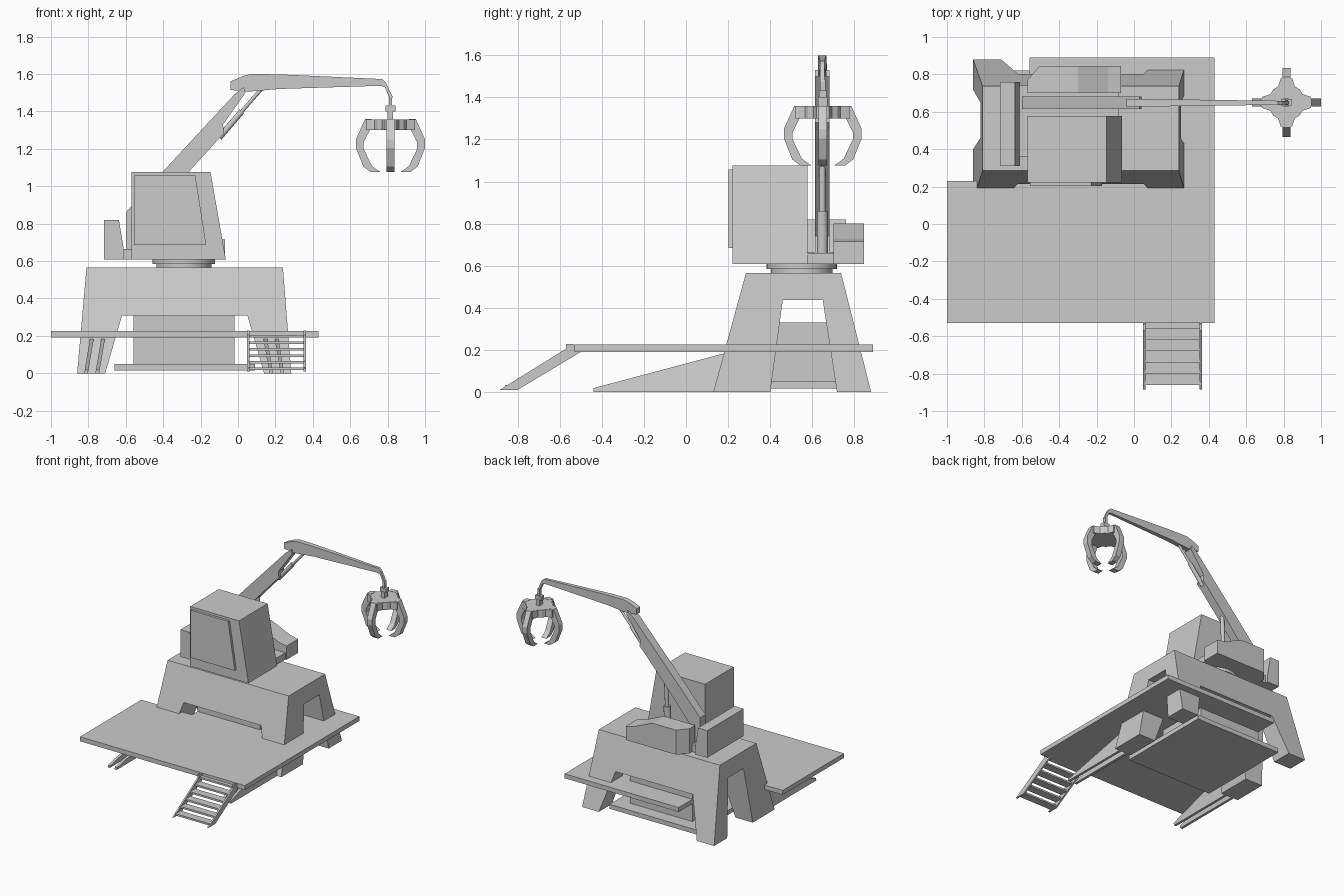
import bpy, bmesh, math
from mathutils import Vector, Matrix

if "Cube" in bpy.data.objects:
    bpy.data.objects.remove(bpy.data.objects["Cube"])

BOOM_Y = 0.648           # centre plane of boom and arm
GRAB_X, GRAB_Y = 0.815, 0.65


def finish(name, bm):
    bmesh.ops.recalc_face_normals(bm, faces=bm.faces)
    me = bpy.data.meshes.new(name)
    bm.to_mesh(me)
    bm.free()
    ob = bpy.data.objects.new(name, me)
    bpy.context.collection.objects.link(ob)
    return ob


def loft(name, a, b):
    """Solid between two matching rings of points."""
    bm = bmesh.new()
    va = [bm.verts.new(p) for p in a]
    vb = [bm.verts.new(p) for p in b]
    bm.faces.new(va)
    bm.faces.new(vb)
    n = len(va)
    for i in range(n):
        bm.faces.new((va[i], va[(i + 1) % n], vb[(i + 1) % n], vb[i]))
    return finish(name, bm)


def prism(name, pts, axis, lo, hi):
    """Extrude a 2D profile along an axis (the profile uses the other two axes)."""
    k = 'xyz'.index(axis)

    def ring(h):
        out = []
        for p in pts:
            q = list(p)
            q.insert(k, h)
            out.append(q)
        return out
    return loft(name, ring(lo), ring(hi))


def box(name, x0, x1, y0, y1, z0, z1):
    return prism(name, [(x0, y0), (x1, y0), (x1, y1), (x0, y1)], 'z', z0, z1)


def rod(name, a, b, r, sides=12):
    a, b = Vector(a), Vector(b)
    bm = bmesh.new()
    rot = (b - a).to_track_quat('Z', 'Y').to_matrix().to_4x4()
    bmesh.ops.create_cone(bm, cap_ends=True, segments=sides, radius1=r, radius2=r,
                          depth=(b - a).length, matrix=Matrix.Translation((a + b) / 2) @ rot)
    ob = finish(name, bm)
    ob.data.shade_smooth()
    ob.data.set_sharp_from_angle(angle=math.radians(40))
    return ob


def cut(ob, cutter):
    m = ob.modifiers.new('opening', 'BOOLEAN')
    m.operation = 'DIFFERENCE'
    m.solver = 'EXACT'
    m.object = cutter
    cutter.hide_render = True
    cutter.hide_viewport = True


# Platform deck (L-shaped)
prism('deck', [(-1, -0.53), (0.43, -0.53), (0.43, 0.89), (-0.56, 0.89),
               (-0.56, 0.23), (-1, 0.23)], 'z', 0.19, 0.225)

# Four-legged pedestal with openings through both directions
pedestal = loft('pedestal',
                [(-0.86, 0.13, 0), (0.285, 0.13, 0), (0.285, 0.88, 0), (-0.86, 0.88, 0)],
                [(-0.81, 0.285, 0.565), (0.24, 0.285, 0.565),
                 (0.24, 0.737, 0.565), (-0.81, 0.737, 0.565)])
cut(pedestal, prism('front_opening_cutter', [(-0.739, -0.1), (0.169, -0.1), (0.05, 0.31),
                                             (-0.62, 0.31)], 'y', -0.2, 1.2))
cut(pedestal, prism('side_opening_cutter', [(0.387, -0.1), (0.733, -0.1), (0.65, 0.437),
                                            (0.46, 0.437)], 'x', -1.2, 0.6))

# Core block and ground plate under the pedestal
box('core_block', -0.56, -0.02, 0.30, 0.72, 0.05, 0.33)
box('ground_plate', -0.66, 0.09, 0.05, 0.82, 0.015, 0.05)

# Sloping brace fins in front of the front legs
for side in (-1, 1):
    for off in (0.525, 0.465):
        xb, xt = -0.2875 + side * off, -0.2875 + side * (off - 0.032)
        prof = [(-0.44, 0), (-0.44, 0.018), (0.2, 0.188), (0.2, 0)]

        def fin_ring(w):
            return [(xb + (xt - xb) * z / 0.188 + w, y, z) for y, z in prof]
        loft('brace_fin', fin_ring(-0.01), fin_ring(0.01))

# Stairs
for x in (0.055, 0.357):
    prism('stair_stringer', [(-0.885, 0.01), (-0.80, 0.01), (-0.50, 0.19), (-0.535, 0.228),
                             (-0.57, 0.228), (-0.57, 0.205)], 'x', x - 0.006, x + 0.006)
for i in range(6):
    y, z = -0.83 + 0.0605 * i, 0.025 + 0.0345 * i
    box('stair_tread', 0.055, 0.357, y - 0.031, y + 0.031, z - 0.007, z + 0.007)

# Turntable
rod('turntable_lower', (-0.29, 0.55, 0.56), (-0.29, 0.55, 0.585), 0.147, 32)
rod('turntable_upper', (-0.29, 0.55, 0.583), (-0.29, 0.55, 0.61), 0.168, 32)

# Cab, window panel and upper structure
prism('cab', [(-0.57, 0.607), (-0.065, 0.607), (-0.147, 1.075), (-0.57, 1.075)],
      'y', 0.222, 0.577)
prism('cab_window', [(-0.555, 0.685), (-0.17, 0.685), (-0.228, 1.057), (-0.555, 1.057)],
      'y', 0.203, 0.23)
box('slew_floor', -0.54, -0.08, 0.57, 0.72, 0.607, 0.66)
box('rear_bracket', -0.63, -0.53, 0.36, 0.74, 0.607, 0.665)
prism('counterweight', [(-0.717, 0.607), (-0.61, 0.607), (-0.61, 0.66), (-0.637, 0.82),
                        (-0.717, 0.82)], 'y', 0.31, 0.76)

# Engine housing with a sloped hood and chamfered rear corner
housing = prism('engine_housing', [(-0.57, 0.607), (-0.07, 0.607), (-0.07, 0.715),
                                   (-0.14, 0.73), (-0.30, 0.80), (-0.57, 0.80)],
                'y', 0.70, 0.845)
cut(housing, prism('chamfer_cutter', [(-0.6, 0.73), (-0.57, 0.77), (-0.505, 0.845),
                                      (-0.505, 0.9), (-0.6, 0.9)], 'z', 0.5, 0.9))

# Main boom
prism('boom', [(-0.60, 0.65), (-0.60, 0.86), (-0.40, 1.08), (-0.02, 1.49), (0.03, 1.53),
               (0.04, 1.50), (-0.08, 1.33), (-0.075, 1.28), (-0.11, 1.245), (-0.26, 1.08),
               (-0.55, 0.74), (-0.53, 0.65)], 'y', BOOM_Y - 0.034, BOOM_Y + 0.034)
rod('lift_cylinder', (-0.30, BOOM_Y, 0.64), (-0.29, BOOM_Y, 0.86), 0.026)
rod('lift_piston', (-0.29, BOOM_Y, 0.85), (-0.28, BOOM_Y, 1.08), 0.015)
rod('arm_cylinder', (-0.10, BOOM_Y, 1.26), (0.02, BOOM_Y, 1.40), 0.016)
rod('arm_piston', (0.01, BOOM_Y, 1.388), (0.125, BOOM_Y, 1.52), 0.010)

# Outer arm, tapering towards its tip
arm_profile = [(-0.04, 1.515), (-0.04, 1.56), (0.03, 1.59), (0.07, 1.60), (0.22, 1.598),
               (0.77, 1.573), (0.79, 1.555), (0.828, 1.475), (0.808, 1.475), (0.785, 1.53),
               (0.76, 1.537), (0.22, 1.52), (0.05, 1.505)]


def arm_ring(s):
    return [(x, BOOM_Y + s * (0.021 - 0.011 * max(0, x) / 0.83), z) for x, z in arm_profile]


loft('outer_arm', arm_ring(-1), arm_ring(1))

# Swivel links
gx, gy = GRAB_X, GRAB_Y
for nm, hx, hy, z0, z1 in (('hanger_pin', 0.009, 0.013, 1.42, 1.485),
                           ('swivel_block', 0.027, 0.018, 1.40, 1.432),
                           ('swivel_neck', 0.015, 0.022, 1.35, 1.405)):
    box(nm, gx - hx, gx + hx, gy - hy, gy + hy, z0, z1)

# Star-shaped grapple hub
star = []
for q in range(4):
    c, s = math.cos(q * math.pi / 2), math.sin(q * math.pi / 2)
    for u, v in ((0.13, -0.03), (0.13, 0.03), (0.085, 0.045), (0.07, 0.07), (0.045, 0.085)):
        star.append((gx + u * c - v * s, gy + u * s + v * c))
prism('grapple_hub', star, 'z', 1.30, 1.358)

# Four grapple claws
claw_profile = [(0.10, 1.36), (0.135, 1.36), (0.185, 1.25), (0.185, 1.205), (0.145, 1.105),
                (0.105, 1.075), (0.052, 1.075), (0.075, 1.09), (0.10, 1.11), (0.143, 1.20),
                (0.143, 1.235), (0.105, 1.31)]
for q in range(4):
    claw = prism('grapple_claw', claw_profile, 'y', -0.021, 0.021)
    claw.data.transform(Matrix.Translation((gx, gy, 0)) @ Matrix.Rotation(q * math.pi / 2, 4, 'Z'))
